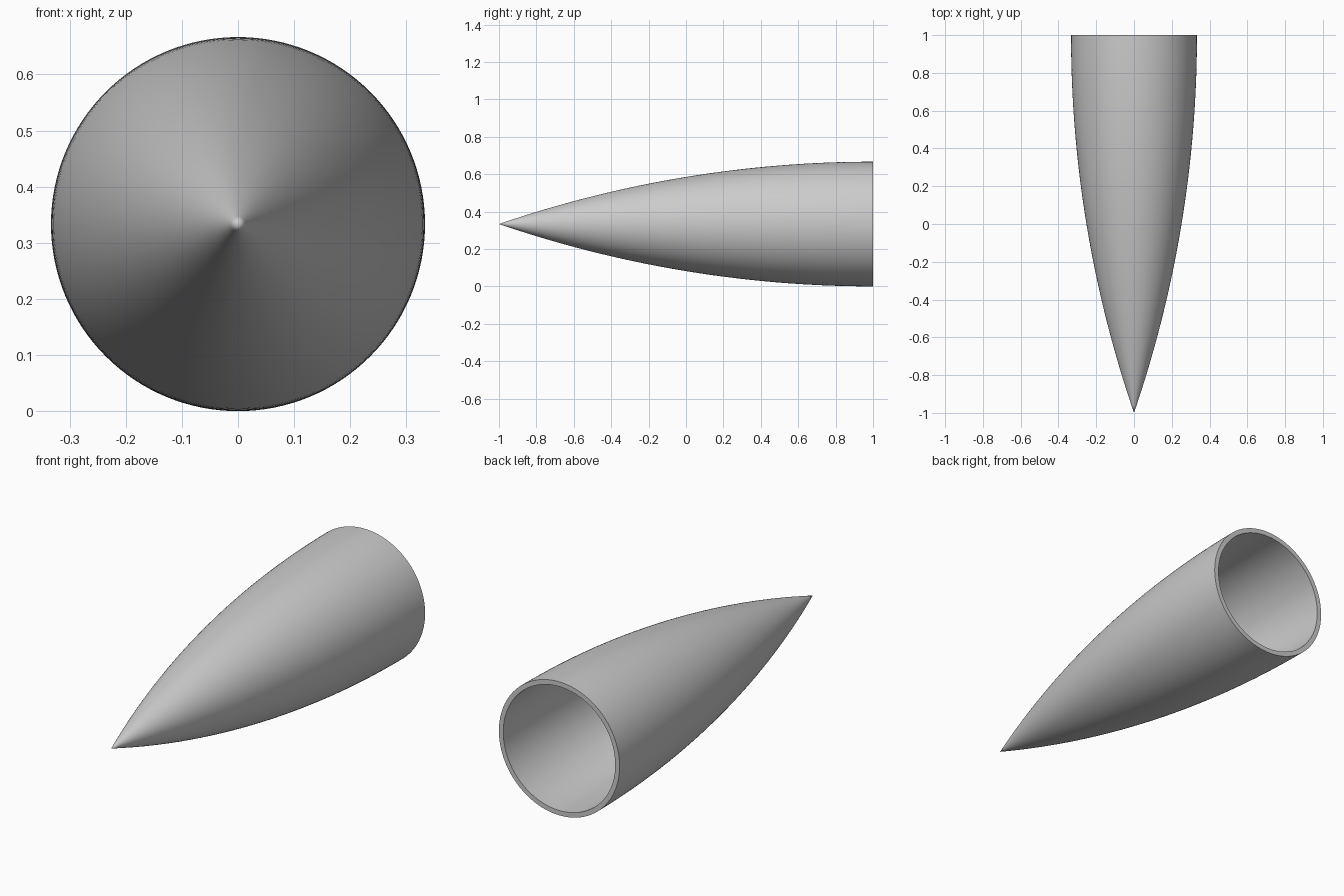
import bpy, bmesh, math

if "Cube" in bpy.data.objects:
    bpy.data.objects.remove(bpy.data.objects["Cube"])

LENGTH, RADIUS, WALL = 2.0, 1 / 3, 0.024
SEGMENTS, STEPS = 128, 48
RHO = (RADIUS ** 2 + LENGTH ** 2) / (2 * RADIUS)  # tangent ogive arc radius


def ogive(offset):
    """Arc profile (radius, y) from the open base to the tip, inset by offset."""
    arc = RHO - offset
    end = math.acos((RHO - RADIUS) / arc)
    pts = []
    for i in range(STEPS + 1):
        a = end * i / STEPS
        pts.append((max(arc * math.cos(a) - RHO + RADIUS, 0.0), 1 - arc * math.sin(a)))
    pts[-1] = (0.0, pts[-1][1])
    return pts


# Closed wall profile: outer tip -> base rim -> inner tip
profile = ogive(0)[::-1] + ogive(WALL)

bm = bmesh.new()
verts = [bm.verts.new((r, y, RADIUS)) for r, y in profile]
edges = [bm.edges.new(pair) for pair in zip(verts, verts[1:])]
bmesh.ops.spin(bm, geom=verts + edges, cent=(0, 0, RADIUS), axis=(0, 1, 0),
               angle=2 * math.pi, steps=SEGMENTS, use_merge=True)
bmesh.ops.remove_doubles(bm, verts=bm.verts, dist=1e-5)
bmesh.ops.recalc_face_normals(bm, faces=bm.faces)

# Hollow nose cone
mesh = bpy.data.meshes.new("nose_cone")
bm.to_mesh(mesh)
bm.free()
cone = bpy.data.objects.new("nose_cone", mesh)
bpy.context.collection.objects.link(cone)
bpy.context.view_layer.objects.active = cone
cone.select_set(True)
bpy.ops.object.shade_smooth_by_angle(angle=math.radians(30))
